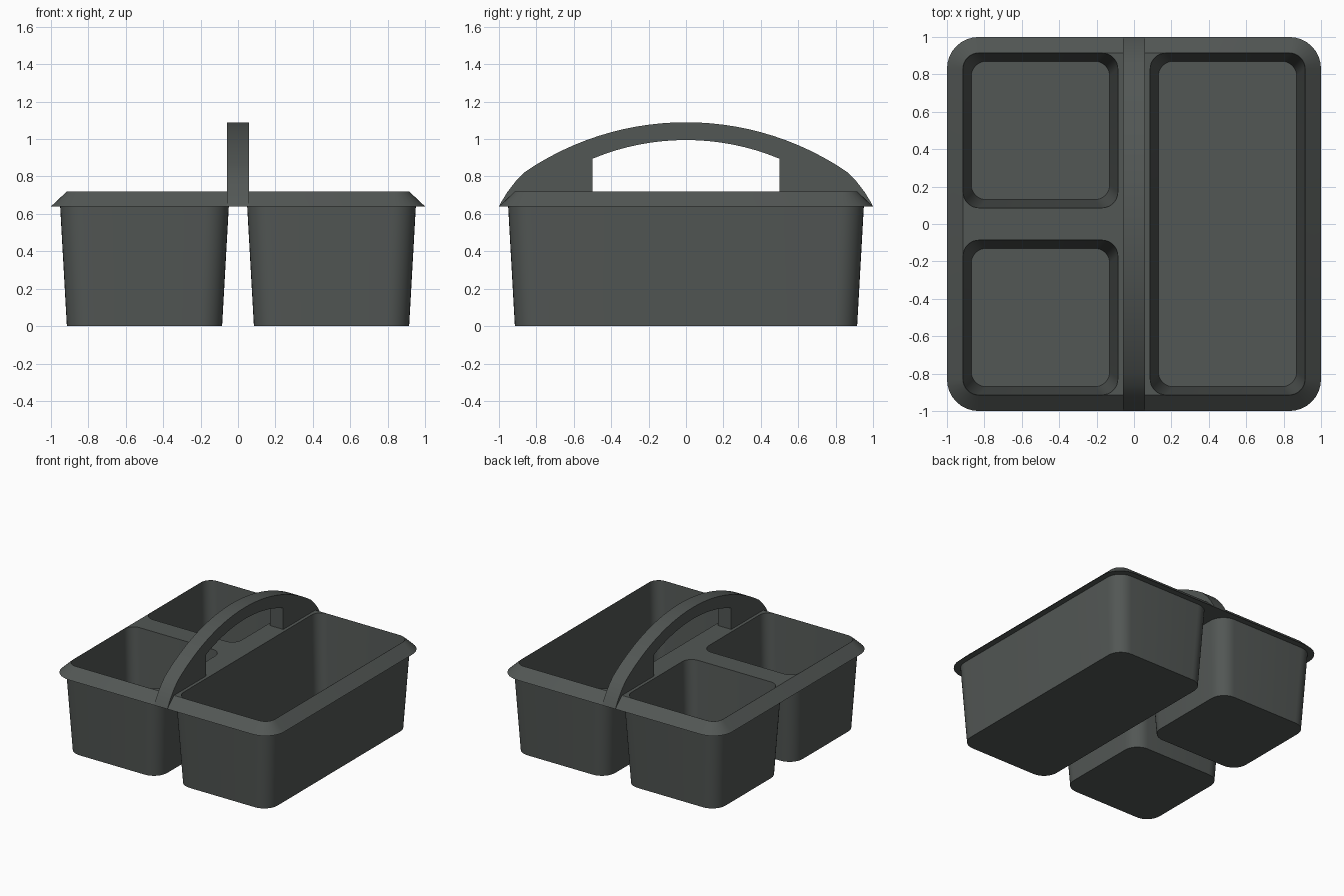
import bpy, bmesh, math

if "Cube" in bpy.data.objects:
    bpy.data.objects.remove(bpy.data.objects["Cube"])

mat = bpy.data.materials.new("dark_plastic")
mat.diffuse_color = (0.085, 0.095, 0.09, 1)
mat.use_nodes = True
mat.node_tree.nodes["Principled BSDF"].inputs["Base Color"].default_value = mat.diffuse_color

RIM_BOTTOM, RIM_TOP, FLOOR = 0.64, 0.72, 0.04


def make_object(name, bm):
    bmesh.ops.recalc_face_normals(bm, faces=bm.faces[:])
    me = bpy.data.meshes.new(name)
    bm.to_mesh(me)
    bm.free()
    me.materials.append(mat)
    ob = bpy.data.objects.new(name, me)
    bpy.context.collection.objects.link(ob)
    return ob


def rounded_rect(bounds, grow, radius, n=8):
    x0, x1, y0, y1 = bounds
    x0, x1, y0, y1 = x0 - grow, x1 + grow, y0 - grow, y1 + grow
    corners = [(x1 - radius, y1 - radius), (x0 + radius, y1 - radius),
               (x0 + radius, y0 + radius), (x1 - radius, y0 + radius)]
    return [(cx + radius * math.cos((k + i / n) * math.pi / 2),
             cy + radius * math.sin((k + i / n) * math.pi / 2))
            for k, (cx, cy) in enumerate(corners) for i in range(n + 1)]


def loft(name, bounds, bottom, top):
    """Solid between two rounded rectangles, each given as (z, grow, radius)."""
    bm = bmesh.new()
    rings = [[bm.verts.new((x, y, z)) for x, y in rounded_rect(bounds, g, r)]
             for z, g, r in (bottom, top)]
    a, b = rings
    for i in range(len(a)):
        j = (i + 1) % len(a)
        bm.faces.new((a[i], a[j], b[j], b[i]))
    bm.faces.new(a[::-1])
    bm.faces.new(b)
    return make_object(name, bm)


def combine(target, other, operation):
    mod = target.modifiers.new(operation, 'BOOLEAN')
    mod.operation, mod.solver, mod.object = operation, 'EXACT', other
    bpy.context.view_layer.objects.active = target
    bpy.ops.object.modifier_apply(modifier=mod.name)
    bpy.data.objects.remove(other)


# Sloped rim and deck
tray = loft("caddy_tray", (-0.915, 0.915, -0.915, 0.915),
            (RIM_BOTTOM, 0.085, 0.17), (RIM_TOP, 0, 0.085))

# Three tapered bins: two small on the left, one long on the right
bins = [(-0.915, -0.085, 0.085, 0.915),
        (-0.915, -0.085, -0.915, -0.085),
        (0.085, 0.915, -0.915, 0.915)]
for b in bins:
    combine(tray, loft("bin_shell", b, (0, 0, 0.12), (0.66, 0.037, 0.125)), 'UNION')
for b in bins:
    combine(tray, loft("bin_hollow", b, (FLOOR, -0.045, 0.08), (0.788, 0.003, 0.085)), 'DIFFERENCE')


# Arched handle: half profile mirrored in y
def arc(y, top, radius):
    return top - radius + math.sqrt(radius ** 2 - y ** 2)


shoulder = [(1.0, RIM_BOTTOM), (0.985, 0.668), (0.955, 0.717), (0.91, 0.775), (0.86, 0.825)]
outer = shoulder + [(0.8 * (1 - i / 12), arc(0.8 * (1 - i / 12), 1.09, 1.53)) for i in range(13)]
inner = [(0.5, RIM_BOTTOM)] + [(0.5 * (1 - i / 8), arc(0.5 * (1 - i / 8), 0.995, 1.3)) for i in range(9)]
outer += [(-y, z) for y, z in outer[-2::-1]]
inner += [(-y, z) for y, z in inner[-2::-1]]

bm = bmesh.new()
face = bm.faces.new([bm.verts.new((-0.06, y, z)) for y, z in outer + inner[::-1]])
ext = bmesh.ops.extrude_face_region(bm, geom=[face], use_keep_orig=True)
bmesh.ops.translate(bm, vec=(0.12, 0, 0),
                    verts=[v for v in ext["geom"] if isinstance(v, bmesh.types.BMVert)])
handle = make_object("handle", bm)

# Smooth shading on curved areas, sharp edges kept
for ob in (tray, handle):
    bpy.ops.object.select_all(action='DESELECT')
    ob.select_set(True)
    bpy.context.view_layer.objects.active = ob
    bpy.ops.object.shade_smooth_by_angle(angle=math.radians(25))
